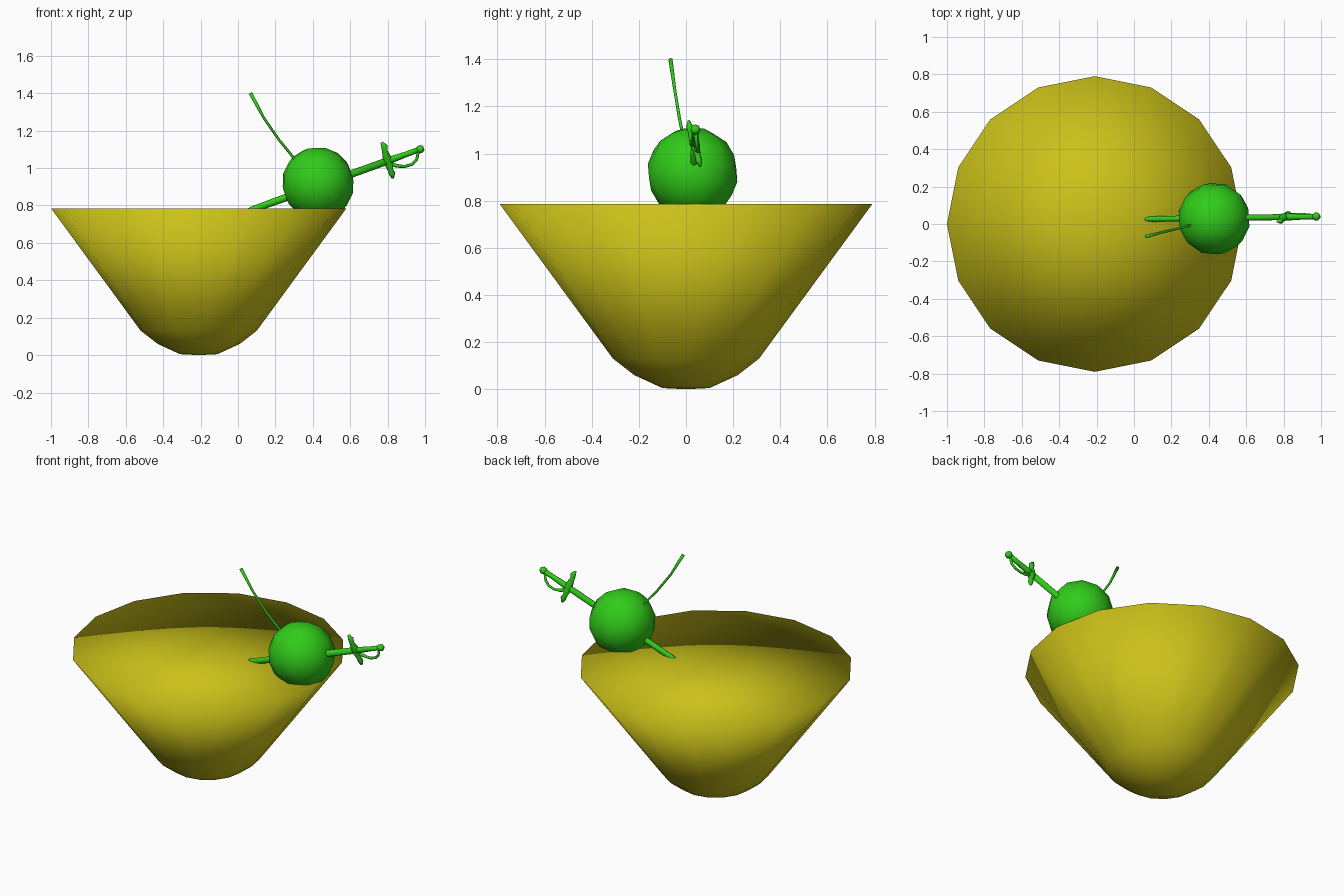
import bpy, bmesh, math
from mathutils import Vector, Euler

if "Cube" in bpy.data.objects:
    bpy.data.objects.remove(bpy.data.objects["Cube"])


def material(name, rgb):
    m = bpy.data.materials.new(name)
    m.diffuse_color = (*rgb, 1)
    m.use_nodes = True
    m.node_tree.nodes["Principled BSDF"].inputs["Base Color"].default_value = m.diffuse_color
    return m


YELLOW = material("yellow", (0.60, 0.54, 0.01))
GREEN = material("green", (0.03, 0.60, 0.01))


def finish(name, bm, mat):
    bmesh.ops.recalc_face_normals(bm, faces=bm.faces)
    for f in bm.faces:
        f.smooth = True
    mesh = bpy.data.meshes.new(name)
    bm.to_mesh(mesh)
    bm.free()
    mesh.materials.append(mat)
    ob = bpy.data.objects.new(name, mesh)
    bpy.context.collection.objects.link(ob)
    return ob


def skin(bm, rings, start, end):
    """Bridge vertex rings with quads and close both ends with fans."""
    n = len(rings[0])
    for a, b in zip(rings, rings[1:]):
        for i in range(n):
            j = (i + 1) % n
            bm.faces.new((a[i], a[j], b[j], b[i]))
    for ring, centre in ((rings[0], start), (rings[-1], end)):
        c = bm.verts.new(centre)
        for i in range(n):
            bm.faces.new((ring[i], ring[(i + 1) % n], c))


def tube(name, points, radii, sides=8, flat=1.0):
    """Sweep a tapering round section along a path; flat scales it along y."""
    pts = [Vector(p) for p in points]
    bm = bmesh.new()
    rings = []
    for k, p in enumerate(pts):
        t = (pts[min(k + 1, len(pts) - 1)] - pts[max(k - 1, 0)]).normalized()
        u = t.cross(Vector((0, 1, 0))).normalized()
        v = t.cross(u)
        angles = [math.tau * i / sides for i in range(sides)]
        rings.append([bm.verts.new(p + radii[k] * (u * math.cos(a) + v * flat * math.sin(a)))
                      for a in angles])
    skin(bm, rings, pts[0], pts[-1])
    return finish(name, bm, GREEN)


# Filled bowl: 16-sided lathe closed at the liquid level
bm = bmesh.new()
profile = [(0.10, 0.005), (0.22, 0.06), (0.31, 0.13), (0.79, 0.785)]
rings = [[bm.verts.new((-0.21 + r * math.cos(math.tau * i / 16),
                        r * math.sin(math.tau * i / 16), z)) for i in range(16)]
         for r, z in profile]
skin(bm, rings, (-0.21, 0, 0), (-0.21, 0, 0.785))
finish("drink_bowl", bm, YELLOW)

# Round fruit, skewered and tilted with the pick
bm = bmesh.new()
bmesh.ops.create_uvsphere(bm, u_segments=12, v_segments=8, radius=0.194)
fruit = finish("cherry", bm, GREEN)
fruit.location = (0.428, 0.028, 0.918)
fruit.rotation_euler = Euler((0.15, -0.6, 0.2))

# Curved stem
tube("cherry_stem",
     [(0.36, 0.01, 0.99), (0.31, -0.005, 1.04), (0.22, -0.028, 1.15),
      (0.14, -0.047, 1.265), (0.067, -0.066, 1.40)],
     [0.007, 0.007, 0.007, 0.007, 0.010], sides=6)


# Sword-shaped pick: everything sits on one sloping axis
def on_axis(x):
    return (x, 0.025 + 0.015 * x, 0.75 + 0.36 * x)


tube("pick_blade", [on_axis(x) for x in (-0.01, 0.08, 0.25, 0.80)],
     [0.006, 0.018, 0.020, 0.020], flat=0.8)
tube("pick_grip", [on_axis(x) for x in (0.79, 0.84, 0.90, 0.97)],
     [0.020, 0.018, 0.015, 0.015])
tube("pick_pommel", [on_axis(x) for x in (0.955, 0.967, 0.983, 0.993)],
     [0.012, 0.021, 0.021, 0.011])

# Cross guard with flared ends
tube("pick_guard",
     [(0.768, 0.012, 1.138), (0.783, 0.015, 1.115), (0.785, 0.02, 1.09),
      (0.802, 0.037, 1.04), (0.815, 0.050, 0.99), (0.824, 0.055, 0.97),
      (0.828, 0.060, 0.945)],
     [0.007, 0.018, 0.015, 0.027, 0.015, 0.018, 0.006], flat=0.8)

# Knuckle bow looping from guard to pommel
tube("pick_knuckle_bow",
     [(0.81, 0.042, 1.025), (0.85, 0.050, 1.012), (0.89, 0.052, 1.008),
      (0.93, 0.050, 1.020), (0.955, 0.045, 1.045), (0.965, 0.040, 1.09)],
     [0.012, 0.010, 0.008, 0.008, 0.008, 0.008], sides=6)
